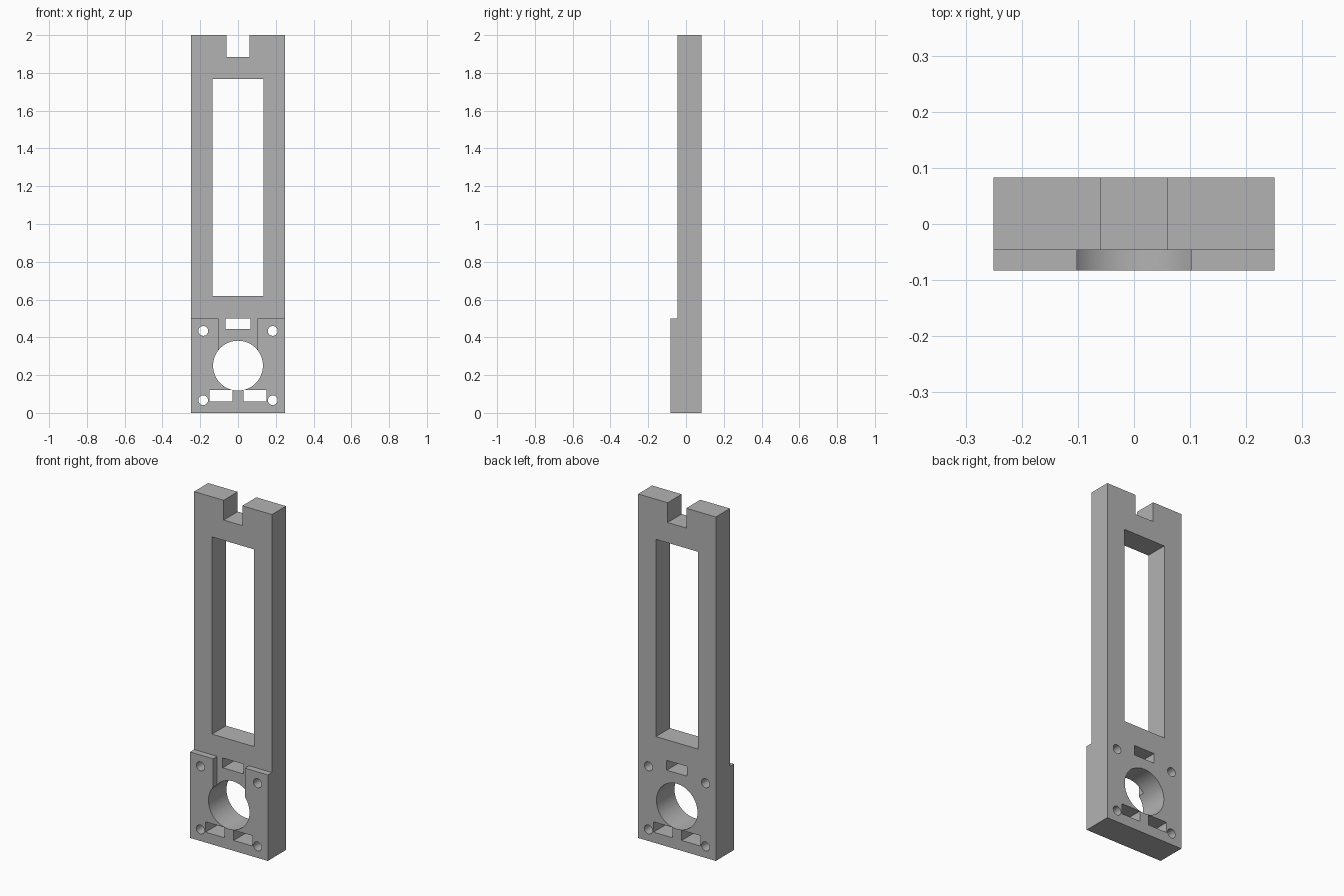
import bpy, bmesh, math

cube = bpy.data.objects.get("Cube")
if cube:
    bpy.data.objects.remove(cube, do_unlink=True)

BACK, STEP, FRONT = 0.083, -0.046, -0.083
HALF_W, HEIGHT, PAD_TOP = 0.25, 2.0, 0.5

grey = bpy.data.materials.new("plain grey")
grey.use_nodes = True
colour = (0.45, 0.45, 0.45, 1)
grey.diffuse_color = colour
grey.node_tree.nodes["Principled BSDF"].inputs["Base Color"].default_value = colour


def extrude(name, points, axis, start, end):
    """Solid made by extruding a closed profile along x or y."""
    bm = bmesh.new()
    if axis == "x":
        verts = [bm.verts.new((start, a, b)) for a, b in points]
        shift = (end - start, 0, 0)
    else:
        verts = [bm.verts.new((a, start, b)) for a, b in points]
        shift = (0, end - start, 0)
    face = bm.faces.new(verts)
    new = bmesh.ops.extrude_face_region(bm, geom=[face], use_keep_orig=True)["geom"]
    bmesh.ops.translate(bm, vec=shift, verts=[v for v in new if isinstance(v, bmesh.types.BMVert)])
    bmesh.ops.recalc_face_normals(bm, faces=bm.faces)
    mesh = bpy.data.meshes.new(name)
    bm.to_mesh(mesh)
    bm.free()
    mesh.materials.append(grey)
    obj = bpy.data.objects.new(name, mesh)
    bpy.context.collection.objects.link(obj)
    return obj


def rect(x0, x1, z0, z1):
    return [(x0, z0), (x1, z0), (x1, z1), (x0, z1)]


def circle(x, z, r, n):
    return [(x + r * math.cos(math.tau * i / n), z + r * math.sin(math.tau * i / n))
            for i in range(n)]


# Stepped plate: thick mounting pad at the foot, thinner frame above
plate = extrude("mounting_plate",
                [(BACK, 0), (BACK, HEIGHT), (STEP, HEIGHT), (STEP, PAD_TOP),
                 (FRONT, PAD_TOP), (FRONT, 0)], "x", -HALF_W, HALF_W)

# Openings through the whole depth
openings = [
    rect(-0.06, 0.06, 1.885, 2.1),       # top notch
    rect(-0.135, 0.135, 0.62, 1.767),    # long window
    rect(-0.066, 0.066, 0.443, PAD_TOP), # upper slot
    circle(0, 0.25, 0.132, 96),          # large bore
]
for side in (-1, 1):
    openings.append(rect(*sorted((side * 0.03, side * 0.151)), 0.06, 0.12))  # lower slot
    for z in (0.067, 0.434):
        openings.append(circle(side * 0.184, z, 0.026, 32))                  # screw hole
cuts = [(points, BACK + 0.1) for points in openings]

# Shallow channel from the top of the pad down into the bore
cuts.insert(0, (rect(-0.102, 0.102, 0.25, 0.6), STEP))

bpy.context.view_layer.objects.active = plate
for points, depth in cuts:
    cutter = extrude("cutter", points, "y", FRONT - 0.1, depth)
    cutter.hide_render = True
    mod = plate.modifiers.new("cut", "BOOLEAN")
    mod.operation, mod.solver, mod.object = "DIFFERENCE", "EXACT", cutter
    bpy.ops.object.modifier_apply(modifier=mod.name)
    bpy.data.objects.remove(cutter, do_unlink=True)

# Smooth bore walls, crisp edges elsewhere
bpy.ops.object.select_all(action="DESELECT")
plate.select_set(True)
bpy.ops.object.shade_smooth_by_angle(angle=math.radians(30))
